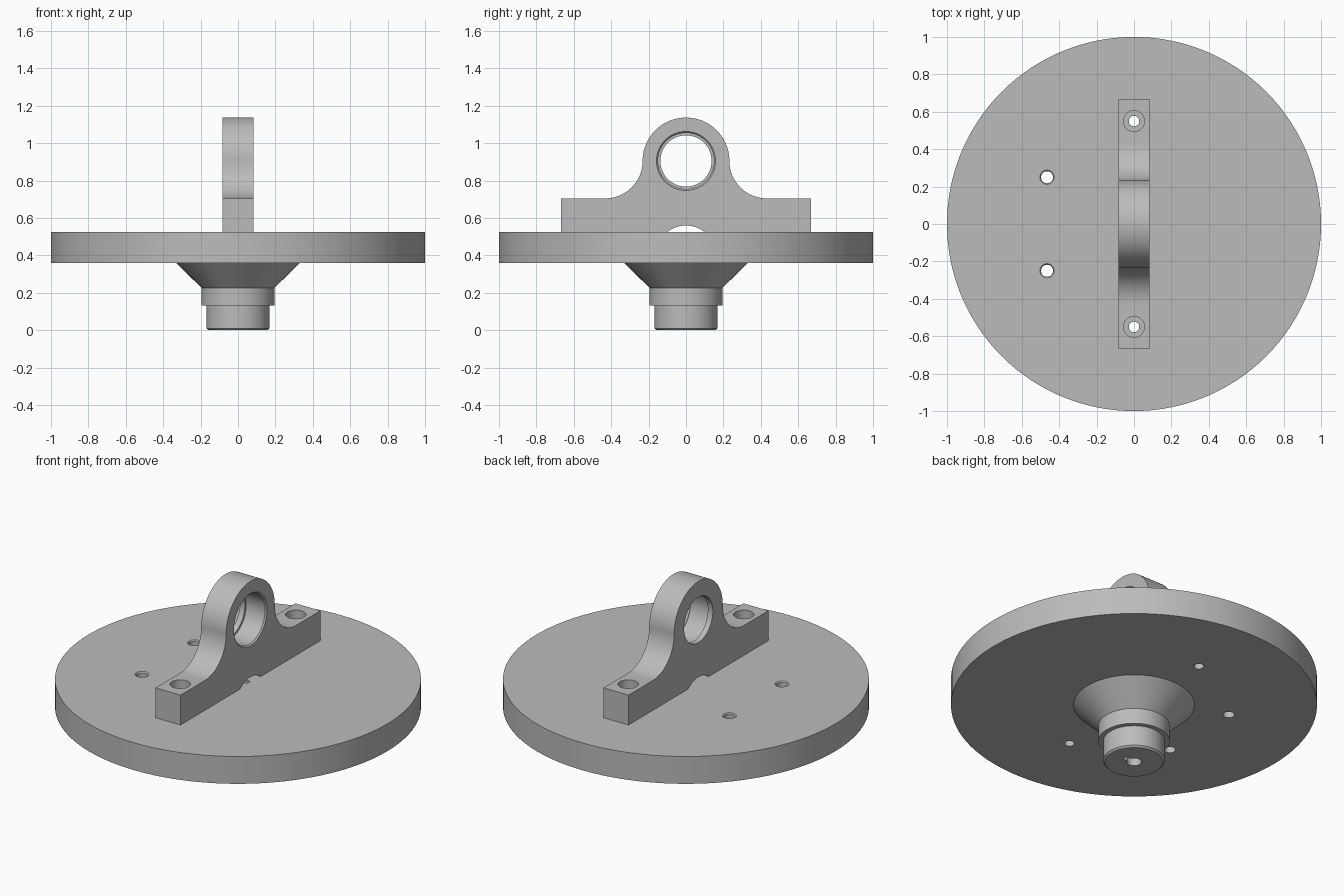
import bpy, bmesh
from math import sin, cos, pi
from mathutils import Matrix

cube = bpy.data.objects.get("Cube")
if cube:
    bpy.data.objects.remove(cube, do_unlink=True)

grey = bpy.data.materials.new("machined grey")
grey.use_nodes = True
colour = (0.5, 0.5, 0.5, 1)
grey.diffuse_color = colour
grey.node_tree.nodes["Principled BSDF"].inputs["Base Color"].default_value = colour


def make_object(name, bm):
    bmesh.ops.recalc_face_normals(bm, faces=bm.faces[:])
    mesh = bpy.data.meshes.new(name)
    bm.to_mesh(mesh)
    bm.free()
    mesh.materials.append(grey)
    obj = bpy.data.objects.new(name, mesh)
    bpy.context.collection.objects.link(obj)
    return obj


def lathe(name, profile, steps=48, matrix=Matrix()):
    """Solid of revolution around z from (radius, height) points."""
    bm = bmesh.new()
    rings = [[bm.verts.new(matrix @ Matrix.Rotation(2 * pi * i / steps, 4, 'Z')
                           @ Matrix.Translation((r, 0, z)).to_translation())
              for i in range(steps)] for r, z in profile]
    for low, high in zip(rings, rings[1:]):
        for i in range(steps):
            j = (i + 1) % steps
            bm.faces.new((low[i], low[j], high[j], high[i]))
    bm.faces.new(rings[0])
    bm.faces.new(rings[-1])
    return make_object(name, bm)


def cut(target, cutter):
    """Subtract the cutter and discard it."""
    cutter.hide_render = True
    mod = target.modifiers.new("cut", 'BOOLEAN')
    mod.operation, mod.solver, mod.object = 'DIFFERENCE', 'EXACT', cutter
    bpy.context.view_layer.objects.active = target
    bpy.ops.object.modifier_apply(modifier=mod.name)
    bpy.data.objects.remove(cutter, do_unlink=True)


def at(x, y, z=0):
    return Matrix.Translation((x, y, z))


def arc(cy, cz, r, start, end, steps):
    return [(cy + r * cos(a), cz + r * sin(a))
            for a in (start + (end - start) * i / steps for i in range(steps + 1))]


DECK, UNDER = 0.525, 0.36      # top and bottom of the round plate
HALF, END, BASE = 0.083, 0.667, 0.705   # bracket half width, half length, foot top
EYE_Z, EYE_R, FILLET = 0.905, 0.232, 0.2
BOLT_Y = 0.55

# Round plate with cone and stepped spindle below
plate = lathe("plate_and_spindle", [
    (0.158, 0), (0.168, 0.01), (0.168, 0.132), (0.195, 0.132), (0.195, 0.226),
    (0.33, UNDER), (1, UNDER), (1, DECK)], 128)

# Centre bore with keyway
cut(plate, lathe("bore_cutter", [(0.04, -0.1), (0.04, 0.7)]))
bm = bmesh.new()
bmesh.ops.create_cube(bm, size=1, matrix=at(0.035, 0, 0.3) @ Matrix.Diagonal((0.07, 0.03, 0.9, 1)))
cut(plate, make_object("keyway_cutter", bm))

# Plate holes: two chamfered ones to the side, two under the bracket bolts
for side in (-1, 1):
    cut(plate, lathe("side_hole_cutter", [
        (0.032, 0.3), (0.032, DECK - 0.006), (0.044, DECK + 0.006)], 32, at(-0.465, side * 0.25)))
    cut(plate, lathe("bolt_hole_cutter", [(0.028, 0.3), (0.028, 0.6)], 32, at(0, side * BOLT_Y)))

# Bracket side profile: feet, concave fillets, rounded eye, arched underside
outline = [(-END, DECK), *arc(0, DECK - 0.125, 0.16, pi - 0.897, 0.897, 16), (END, DECK), (END, BASE)]
outline += arc(EYE_R + FILLET, EYE_Z, FILLET, 1.5 * pi, pi, 20)
outline += arc(0, EYE_Z, EYE_R, 0, pi, 48)[1:-1]
outline += arc(-EYE_R - FILLET, EYE_Z, FILLET, 0, -0.5 * pi, 20)
outline += [(-END, BASE)]
bm = bmesh.new()
face = bm.faces.new([bm.verts.new((-HALF, y, z)) for y, z in outline])
extruded = bmesh.ops.extrude_face_region(bm, geom=[face])["geom"]
bmesh.ops.translate(bm, vec=(2 * HALF, 0, 0),
                    verts=[v for v in extruded if isinstance(v, bmesh.types.BMVert)])
bracket = make_object("bearing_bracket", bm)

# Stepped bearing bore with a lip on the right-hand end
along_x = at(0, 0, EYE_Z) @ Matrix.Rotation(pi / 2, 4, 'Y')
cut(bracket, lathe("bearing_cutter", [
    (0.137, -0.2), (0.137, -0.05), (0.15, -0.05), (0.15, HALF - 0.008),
    (0.166, HALF + 0.008)], 64, along_x))

# Counterbored bolt holes in the feet
for side in (-1, 1):
    cut(bracket, lathe("foot_hole_cutter", [
        (0.028, 0.4), (0.028, 0.61), (0.056, 0.61), (0.056, 0.8)], 32, at(0, side * BOLT_Y)))

# Smooth curved walls, keep machined edges crisp
bpy.ops.object.select_all(action='DESELECT')
for obj in (plate, bracket):
    obj.select_set(True)
    bpy.context.view_layer.objects.active = obj
bpy.ops.object.shade_smooth_by_angle(angle=0.5)
